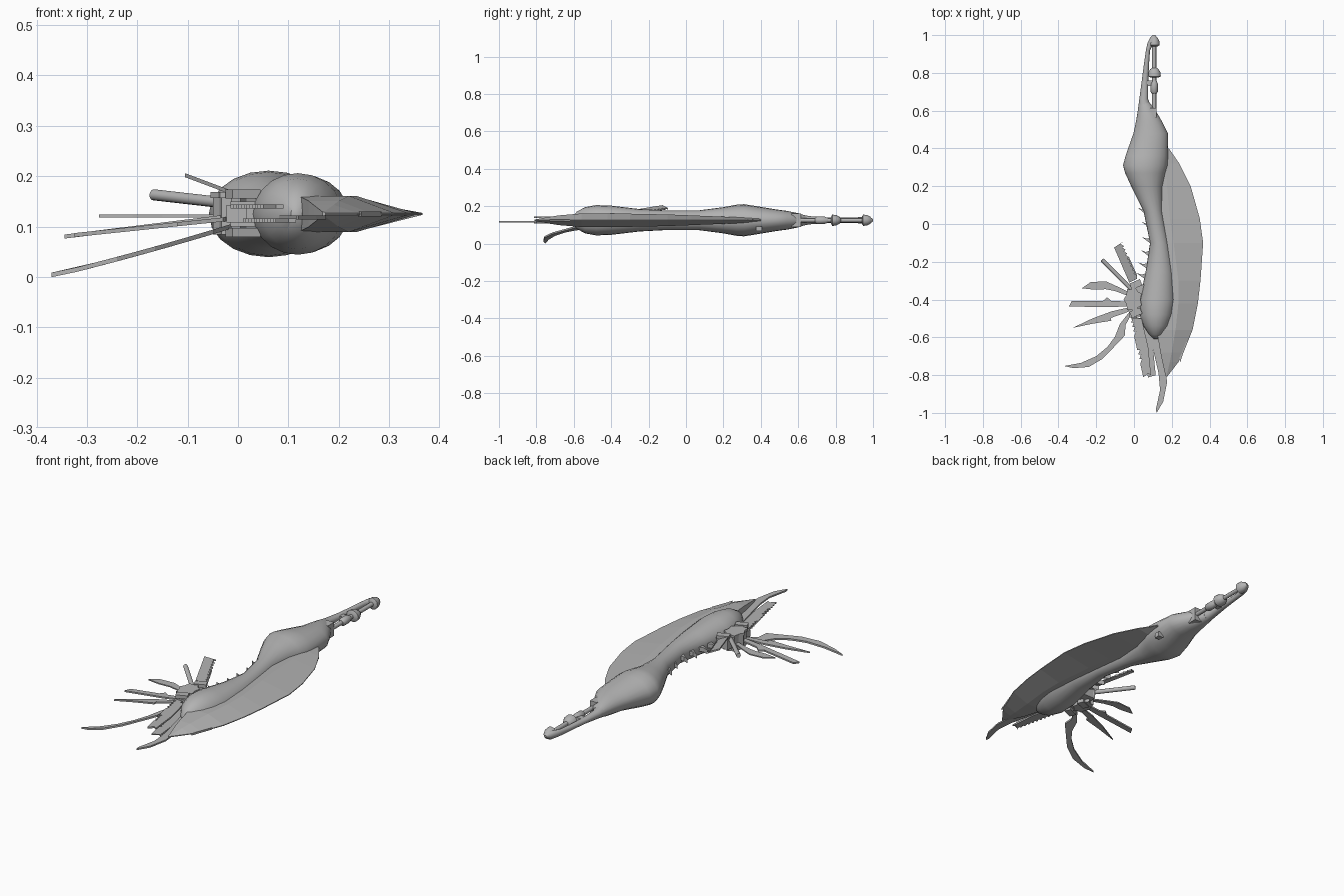
import bpy, bmesh, math
from mathutils import Vector

grey = bpy.data.materials.new("weathered grey")
grey.diffuse_color = (0.45, 0.45, 0.45, 1)
Z = 0.125  # centre plane


def finish(bm, name, smooth=False):
    bmesh.ops.recalc_face_normals(bm, faces=bm.faces)
    me = bpy.data.meshes.new(name)
    bm.to_mesh(me)
    bm.free()
    me.materials.append(grey)
    ob = bpy.data.objects.new(name, me)
    bpy.context.collection.objects.link(ob)
    if smooth:
        bpy.ops.object.select_all(action='DESELECT')
        ob.select_set(True)
        bpy.context.view_layer.objects.active = ob
        bpy.ops.object.shade_smooth_by_angle(angle=math.radians(40))
    return ob


def skin(name, rings, smooth=True):
    """Join closed rings of points and cap both ends."""
    bm = bmesh.new()
    vs = [[bm.verts.new(p) for p in r] for r in rings]
    n = len(vs[0])
    for a, b in zip(vs, vs[1:]):
        for i in range(n):
            j = (i + 1) % n
            bm.faces.new((a[i], a[j], b[j], b[i]))
    bm.faces.new(vs[0])
    bm.faces.new(vs[-1])
    return finish(bm, name, smooth)


def ellipse(y, x0, x1, h, n=20):
    c, r = (x0 + x1) / 2, (x1 - x0) / 2
    return [(c + r * math.cos(t), y, Z + h * math.sin(t))
            for t in (2 * math.pi * i / n for i in range(n))]


def plate(name, outline, zf, thick):
    """Thin blade from a plan outline, its height given by zf(x)."""
    bm = bmesh.new()
    top = [bm.verts.new((x, y, zf(x) + thick / 2)) for x, y in outline]
    low = [bm.verts.new((x, y, zf(x) - thick / 2)) for x, y in outline]
    n = len(top)
    for i in range(n):
        j = (i + 1) % n
        bm.faces.new((top[i], top[j], low[j], low[i]))
    caps = [bm.faces.new(top), bm.faces.new(low[::-1])]
    bmesh.ops.triangulate(bm, faces=caps)
    return finish(bm, name)


def slope(x0, z0, x1, z1):
    return lambda x: z0 + (x - x0) * (z1 - z0) / (x1 - x0)


def saw(a, b, n, depth):
    """Sawtooth points from a to b, biting to the left of the travel direction."""
    a, b = Vector(a), Vector(b)
    d = (b - a).normalized()
    side = Vector((-d.y, d.x)) * depth
    pts = []
    for i in range(n):
        pts += [tuple(a.lerp(b, i / n) + side), tuple(a.lerp(b, (i + 0.9) / n))]
    return pts


def rod(name, a, b, r, n=12):
    a, b = Vector(a), Vector(b)
    q = (b - a).to_track_quat('Z', 'Y')
    ring = [Vector((r * math.cos(2 * math.pi * i / n), r * math.sin(2 * math.pi * i / n), 0))
            for i in range(n)]
    return skin(name, [[p + q @ v for v in ring] for p in (a, b)])


def box(name, centre, size, turn=0):
    x, y, z = (s / 2 for s in size)
    c, s = math.cos(turn), math.sin(turn)
    base = [(-x, -y), (x, -y), (x, y), (-x, y)]
    return skin(name, [[(centre[0] + u * c - v * s, centre[1] + u * s + v * c, centre[2] + k)
                        for u, v in base] for k in (-z, z)], False)


# Body: swelling at both ends, slim waist (y, left x, right x, half height)
skin("body", [ellipse(*s) for s in (
    (-0.61, 0.105, 0.125, 0.012), (-0.585, 0.08, 0.155, 0.045), (-0.54, 0.05, 0.185, 0.07),
    (-0.48, 0.03, 0.207, 0.081), (-0.4, 0.03, 0.22, 0.078), (-0.25, 0.062, 0.21, 0.06),
    (-0.1, 0.085, 0.185, 0.052), (0.07, 0.05, 0.152, 0.053), (0.2, -0.015, 0.153, 0.07),
    (0.27, -0.047, 0.168, 0.083), (0.31, -0.058, 0.18, 0.086), (0.36, -0.045, 0.182, 0.078),
    (0.48, -0.003, 0.18, 0.058), (0.54, 0.01, 0.15, 0.05), (0.6, 0.02, 0.115, 0.038),
    (0.64, 0.026, 0.085, 0.025))])

# Tapering curved arm with its hooked end
skin("tail_arm", [ellipse(*s, 12) for s in (
    (0.6, 0.02, 0.1, 0.034), (0.66, 0.028, 0.075, 0.022), (0.75, 0.04, 0.075, 0.015),
    (0.85, 0.053, 0.08, 0.014), (0.92, 0.063, 0.085, 0.016), (0.96, 0.072, 0.105, 0.02),
    (0.985, 0.085, 0.125, 0.018), (1.0, 0.1, 0.112, 0.005))])

# Rod beside the arm, with domed knobs
rod("tail_rod", (0.107, 0.52, Z), (0.107, 0.97, Z), 0.011)
for y, r in ((0.955, 0.028), (0.79, 0.034)):
    skin("tail_knob", [ellipse(y + dy, 0.108 - r * k, 0.108 + r * k, 0.03 * k, 12)
                       for dy, k in ((-0.015, 0.6), (-0.008, 1), (0.012, 0.95), (0.03, 0.65), (0.04, 0.2))])
skin("tail_collar", [ellipse(y, 0.107 - r, 0.107 + r, r, 12)
                     for y, r in ((0.69, 0.012), (0.7, 0.02), (0.74, 0.02), (0.76, 0.012))])
box("tail_link", (0.09, 0.745, Z), (0.05, 0.03, 0.02))
box("tail_link", (0.1, 0.59, Z), (0.04, 0.05, 0.07))

# Broad side fin: wedge section, sharp outer edge (y, inner, ridge, outer, half height)
fin = ((0.4, 0.16, 0.17, 0.185, 0.01), (0.32, 0.13, 0.17, 0.24, 0.014),
       (0.2, 0.11, 0.175, 0.3, 0.019), (0.03, 0.1, 0.19, 0.348, 0.026),
       (-0.1, 0.13, 0.21, 0.366, 0.031), (-0.3, 0.14, 0.235, 0.352, 0.035),
       (-0.42, 0.14, 0.235, 0.338, 0.036), (-0.56, 0.12, 0.22, 0.31, 0.036),
       (-0.68, 0.14, 0.2, 0.262, 0.026), (-0.73, 0.15, 0.19, 0.236, 0.018),
       (-0.81, 0.168, 0.171, 0.174, 0.004))
skin("side_fin", [[(a, y, Z + h), (m, y, Z + h), (o, y, Z + 0.002), (o, y, Z - 0.002),
                   (m, y, Z - h), (a, y, Z - h)] for y, a, m, o, h in fin], False)
plate("fin_barb", [(0.2, -0.64), (0.285, -0.62), (0.262, -0.68), (0.245, -0.73), (0.235, -0.69)],
      lambda x: Z, 0.01)
box("fin_clip", (0.165, 0.39, 0.08), (0.03, 0.03, 0.025))

# Rear hooked blade and serrated feathers
plate("rear_blade", [(0.06, -0.5), (0.1, -0.66), (0.13, -0.79), (0.138, -0.88), (0.115, -0.985),
                     (0.12, -1.0), (0.155, -0.94), (0.175, -0.84), (0.165, -0.74), (0.14, -0.55)],
      lambda x: 0.118, 0.008)
for dx, z in ((0, 0.14), (0.025, 0.112)):
    plate("rear_feather", saw((-0.02 + dx, -0.5), (0.05 + dx, -0.815), 13, 0.014)
          + [(0.075 + dx, -0.79), (0.09 + dx, -0.8), (0.075 + dx, -0.65), (0.04 + dx, -0.5)],
          lambda x, z=z: z, 0.008)

# Hub with stacked plates and teeth around it
def disc(r, n=14):
    return [(-0.005 + r * (1 if i % 2 else 0.78) * math.cos(2 * math.pi * i / n),
             -0.4 + 1.4 * r * (1 if i % 2 else 0.78) * math.sin(2 * math.pi * i / n)) for i in range(n)]

for z, r, t in ((0.163, 0.05, 0.012), (Z, 0.045, 0.075), (0.09, 0.045, 0.012)):
    plate("hub", disc(r), lambda x, z=z: z, t)
box("hub_bridge", (0.03, -0.4, Z), (0.09, 0.16, 0.05))
for y, z in ((-0.32, 0.165), (-0.47, 0.165), (-0.38, 0.088), (-0.48, 0.088)):
    box("hub_block", (0.01, y, z), (0.06, 0.035, 0.018), 0.4)
box("hub_front", (-0.003, -0.47, Z), (0.04, 0.05, 0.035))

# Fan of blades
plate("serrated_blade", [(-0.025, -0.31), (-0.105, -0.125), (-0.06, -0.095)]
      + saw((-0.06, -0.1), (0.018, -0.275), 9, -0.012) + [(0.015, -0.29)],
      slope(0.02, 0.155, -0.1, 0.2), 0.008)
rod("fan_rod", (-0.01, -0.35, 0.145), (-0.168, -0.19, 0.163), 0.011)
plate("fan_claw", [(-0.02, -0.385), (-0.1, -0.355), (-0.15, -0.345), (-0.21, -0.348), (-0.276, -0.34),
                   (-0.23, -0.308), (-0.15, -0.303), (-0.09, -0.33), (-0.02, -0.365)],
      lambda x: 0.121, 0.006)
plate("fan_knife", [(-0.02, -0.435), (-0.12, -0.44), (-0.345, -0.437), (-0.33, -0.408), (-0.165, -0.408),
                    (-0.142, -0.388), (-0.12, -0.408), (-0.02, -0.41)],
      slope(-0.02, 0.12, -0.345, 0.08), 0.008)
plate("fan_spear", [(-0.02, -0.44), (-0.12, -0.463), (-0.22, -0.5), (-0.325, -0.55), (-0.22, -0.528),
                    (-0.12, -0.512), (-0.122, -0.497), (-0.03, -0.465)],
      slope(-0.02, 0.115, -0.325, 0.083), 0.008)
plate("fan_scythe", [(-0.02, -0.46), (-0.075, -0.53), (-0.1, -0.595), (-0.14, -0.65), (-0.2, -0.7),
                     (-0.28, -0.735), (-0.37, -0.752), (-0.32, -0.763), (-0.24, -0.757), (-0.165, -0.713),
                     (-0.1, -0.645), (-0.048, -0.59), (-0.045, -0.535), (-0.015, -0.48)],
      lambda x: 0.105 + 0.31 * x + 0.09 * x * abs(x) * -1 - 0.0005 if x > -0.36 else 0.004, 0.009)

# Row of thorns along the concave edge
for x, y, s in ((0.06, 0.065, 0.04), (0.085, -0.01, 0.045), (0.09, -0.09, 0.05), (0.085, -0.16, 0.05),
                (0.075, -0.225, 0.055), (0.065, -0.28, 0.055), (0.05, -0.34, 0.06)):
    plate("thorn", [(x + 0.02, y - 0.03), (x - s, y + 0.022), (x - s * 0.45, y + 0.012), (x + 0.02, y + 0.025)],
          lambda x: Z, 0.022)
